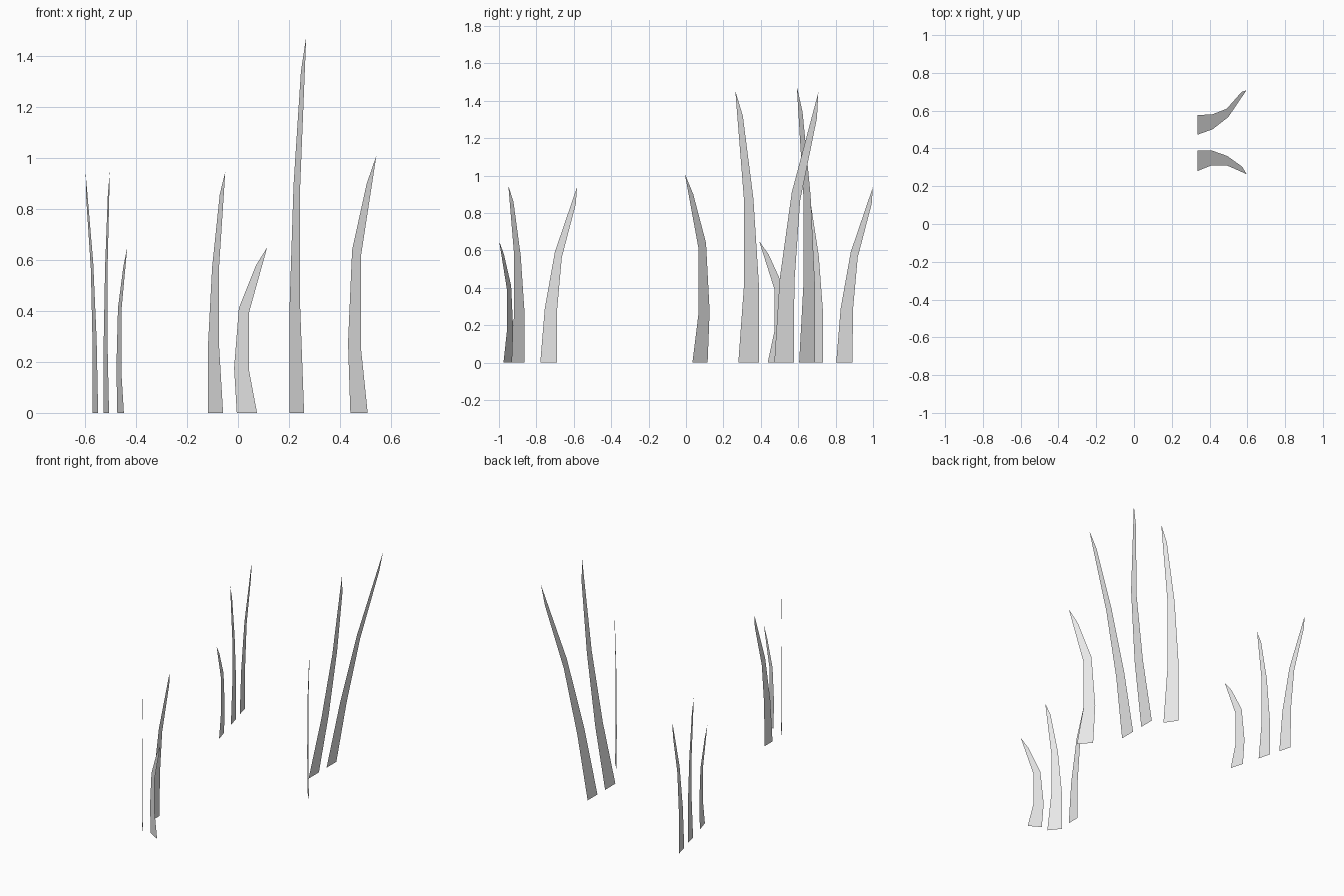
import bpy
import bmesh
import math

cube = bpy.data.objects.get("Cube")
if cube:
    bpy.data.objects.remove(cube, do_unlink=True)

grey = bpy.data.materials.new("pale_grey")
grey.use_nodes = True
grey.diffuse_color = (0.8, 0.8, 0.8, 1)
grey.node_tree.nodes["Principled BSDF"].inputs["Base Color"].default_value = (0.8, 0.8, 0.8, 1)

# Flat blade outlines: (distance along the leaning direction, height)
SHORT = [(-.053, 0), (-.067, .275), (-.042, .64), (.047, .9),
         (.106, 1.01), (.011, .612), (.011, .26), (.053, 0)]
STRAIGHT = [(-.048, 0), (-.048, .267), (-.022, .572), (.027, .859),
            (.062, .947), (.022, .57), (.022, .267), (.048, 0)]
CURVED = [(.044, 0), (.045, .275), (.071, .563), (.146, .85),
          (.152, .938), (.034, .592), (-.02, .29), (-.044, 0)]


def blade(name, outline, x, y, heading, width=1.0, height=1.0, tilt=0.0):
    """One thin grass blade standing at x, y and leaning towards heading."""
    c, s = math.cos(math.radians(heading)), math.sin(math.radians(heading))
    bm = bmesh.new()
    bm.faces.new([bm.verts.new((x + u * width * c + tilt * z * height,
                                y + u * width * s, z * height))
                  for u, z in outline])
    mesh = bpy.data.meshes.new(name)
    bm.to_mesh(mesh)
    bm.free()
    mesh.materials.append(grey)
    bpy.context.collection.objects.link(bpy.data.objects.new(name, mesh))


# Front tuft
blade("front_short_blade", SHORT, .035, -.953, -30, .865, .643)
blade("front_straight_blade", STRAIGHT, -.088, -.901, -52)
blade("front_curved_blade", CURVED, -.105, -.735, 90)

# Back tuft
blade("back_short_blade", SHORT, -.461, .482, -74, .89, .643)
blade("back_straight_blade", STRAIGHT, -.517, .69, -76, .92)
blade("back_curved_blade", CURVED, -.56, .847, 104, 1.03)

# Large tuft, two of its blades tilted sideways
blade("large_short_blade", SHORT, .475, .075, -50)
blade("large_straight_blade", STRAIGHT, .231, .647, -56, 1.06, 1.56)
blade("large_tilted_blade", STRAIGHT, .335, .335, -90, 1.15, 1.535, .18)
blade("large_curved_blade", CURVED, .335, .525, 90, 1.2, 1.54, .18)
